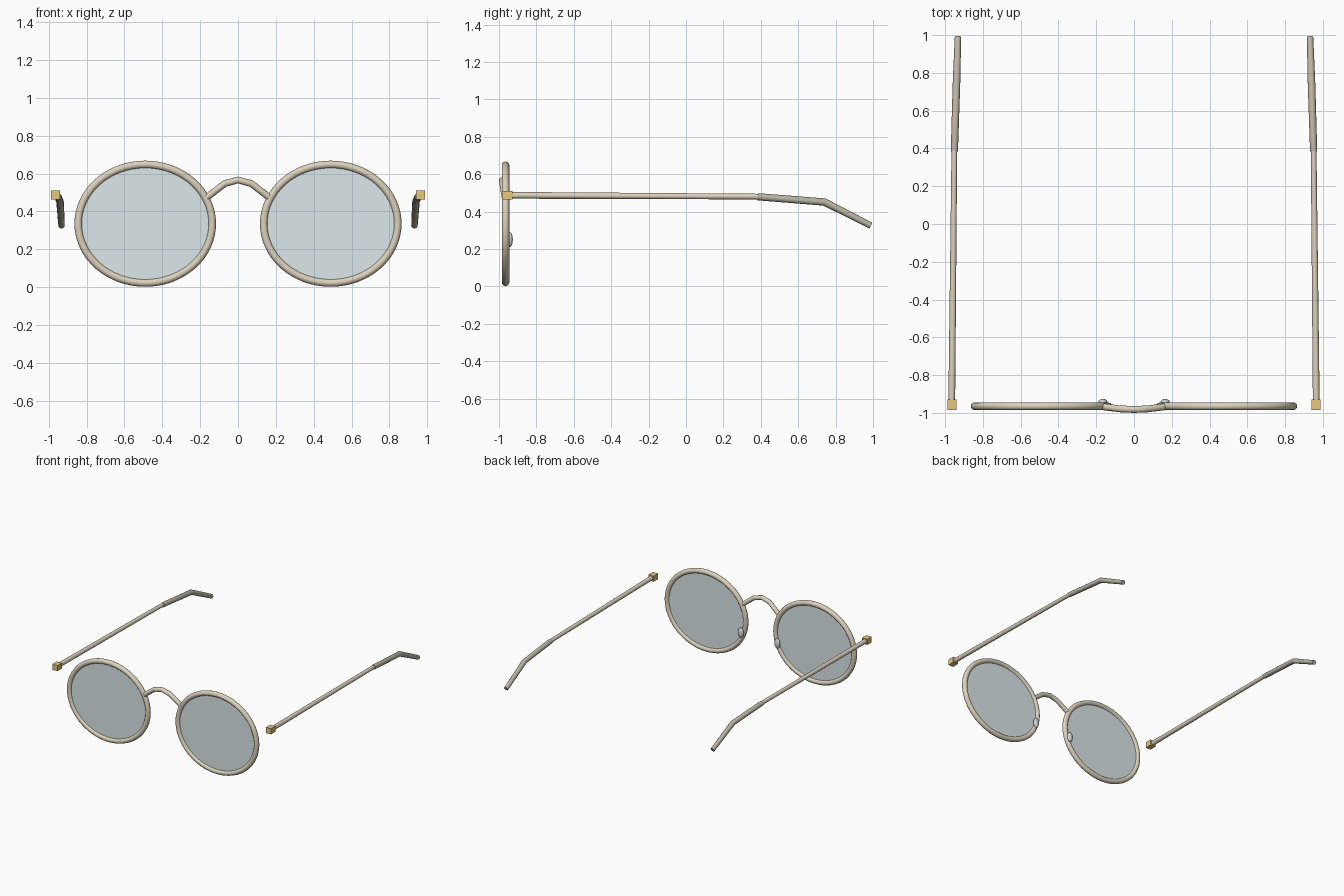
import bpy, math
from mathutils import Matrix

if "Cube" in bpy.data.objects:
    bpy.data.objects.remove(bpy.data.objects["Cube"])


def material(name, color):
    m = bpy.data.materials.new(name)
    m.diffuse_color = color
    m.use_nodes = True
    m.node_tree.nodes["Principled BSDF"].inputs["Base Color"].default_value = m.diffuse_color
    return m


METAL = material("champagne_metal", (0.72, 0.64, 0.50, 1))
TIP = material("taupe_tip", (0.50, 0.46, 0.37, 1))
GOLD = material("gold", (0.80, 0.58, 0.20, 1))
GLASS = material("glass", (0.72, 0.80, 0.82, 0.35))
PAD = material("clear_pad", (0.65, 0.67, 0.70, 1))


def finish(obj, name, mat, smooth=True):
    obj.name = name
    obj.data.materials.clear()
    obj.data.materials.append(mat)
    if smooth:
        bpy.ops.object.select_all(action='DESELECT')
        obj.select_set(True)
        bpy.context.view_layer.objects.active = obj
        bpy.ops.object.shade_smooth_by_angle(angle=math.radians(40))
    return obj


def tube(name, points, radii, mat, cyclic=False):
    """Round wire through the points, turned into a mesh."""
    cu = bpy.data.curves.new(name, 'CURVE')
    cu.dimensions = '3D'
    cu.bevel_depth = 1.0
    cu.bevel_resolution = 4
    cu.use_fill_caps = not cyclic
    sp = cu.splines.new('POLY')
    sp.points.add(len(points) - 1)
    for p, co, r in zip(sp.points, points, radii):
        p.co = (*co, 1)
        p.radius = r
    sp.use_cyclic_u = cyclic
    tmp = bpy.data.objects.new(name + "_path", cu)
    bpy.context.collection.objects.link(tmp)
    dg = bpy.context.evaluated_depsgraph_get()
    mesh = bpy.data.meshes.new_from_object(tmp.evaluated_get(dg))
    bpy.data.objects.remove(tmp)
    obj = bpy.data.objects.new(name, mesh)
    bpy.context.collection.objects.link(obj)
    return finish(obj, name, mat)


CX, CZ, Y = 0.49, 0.335, -0.965
RX, RZ, WIRE = 0.354, 0.313, 0.02

for s, side in ((-1, "left"), (1, "right")):
    # oval rim
    ring = [(s * CX + RX * math.cos(a), Y, CZ + RZ * math.sin(a))
            for a in (2 * math.pi * i / 64 for i in range(64))]
    tube(side + "_rim", ring, [WIRE] * 64, METAL, cyclic=True)

    # thin lens
    bpy.ops.mesh.primitive_cylinder_add(vertices=64, radius=1, depth=1)
    lens = bpy.context.object
    lens.data.transform(Matrix.Translation((s * CX, Y, CZ))
                        @ Matrix.Diagonal((RX - 0.006, 0.01, RZ - 0.006, 1))
                        @ Matrix.Rotation(math.pi / 2, 4, 'X'))
    finish(lens, side + "_lens", GLASS)

    # nose pad behind the rim
    bpy.ops.mesh.primitive_uv_sphere_add(segments=20, ring_count=12, radius=1)
    pad = bpy.context.object
    pad.data.transform(Matrix.Translation((s * 0.165, -0.942, 0.25))
                       @ Matrix.Diagonal((0.024, 0.016, 0.04, 1)))
    finish(pad, side + "_nose_pad", PAD)

    # hinge block
    bpy.ops.mesh.primitive_cube_add(size=1)
    hinge = bpy.context.object
    hinge.data.transform(Matrix.Translation((s * 0.964, -0.956, 0.487))
                         @ Matrix.Diagonal((0.046, 0.056, 0.046, 1)))
    finish(hinge, side + "_hinge", GOLD, smooth=False)

    # temple arm, tapering backwards
    tube(side + "_temple", [(s * 0.965, -0.955, 0.487), (s * 0.951, 0.40, 0.480)],
         [0.018, 0.015], METAL)

    # bent ear tip
    tube(side + "_ear_tip", [(s * 0.951, 0.385, 0.479), (s * 0.940, 0.74, 0.451),
                             (s * 0.932, 0.988, 0.325)],
         [0.019, 0.020, 0.017], TIP)

# arched bridge
tube("bridge", [(-0.17, -0.967, 0.47), (-0.07, -0.979, 0.547), (0, -0.982, 0.566),
                (0.07, -0.979, 0.547), (0.17, -0.967, 0.47)], [0.018] * 5, METAL)
